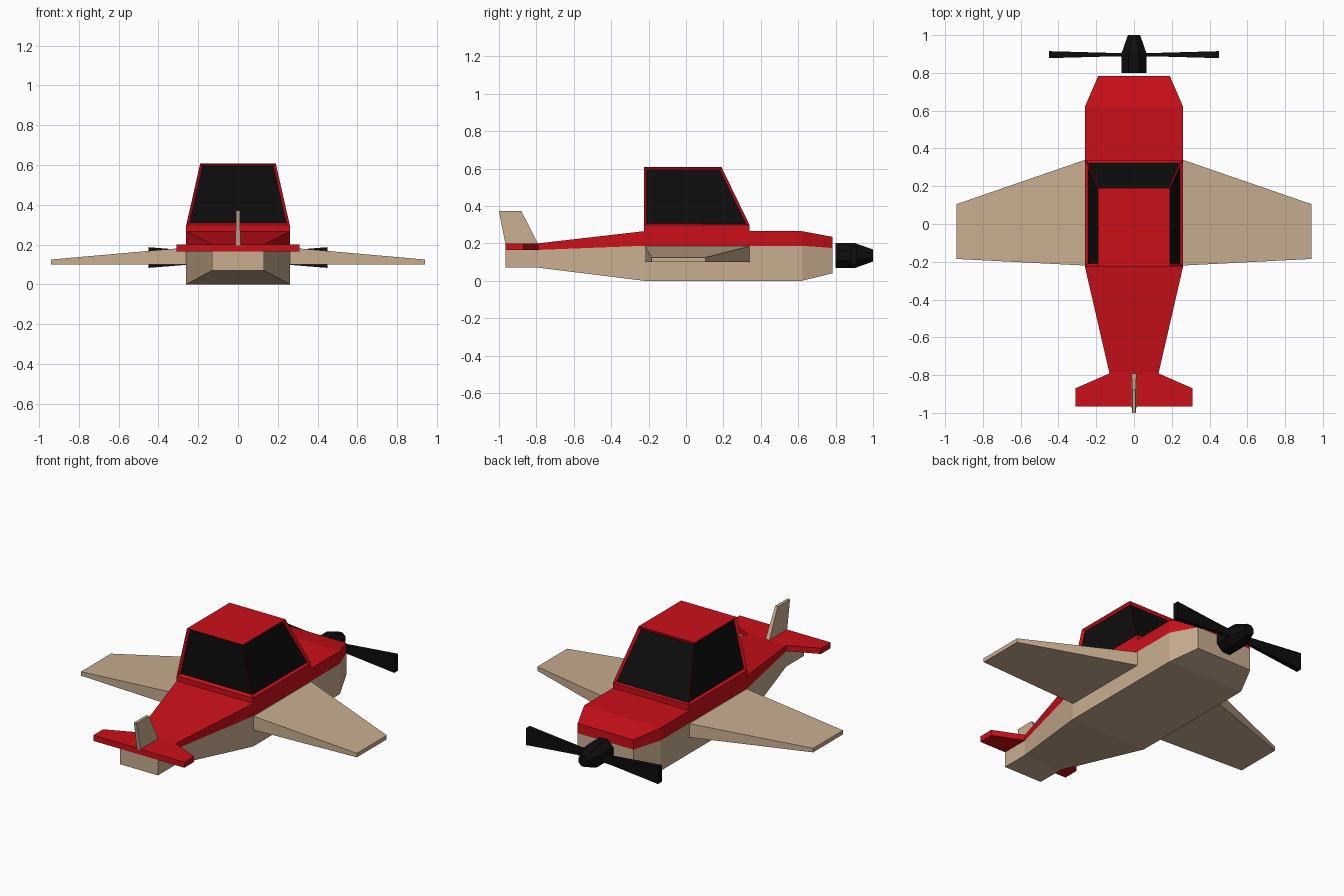
import bpy, bmesh, math

if "Cube" in bpy.data.objects:
    bpy.data.objects.remove(bpy.data.objects["Cube"])


def material(name, rgb):
    m = bpy.data.materials.new(name)
    m.diffuse_color = (*rgb, 1)
    m.use_nodes = True
    m.node_tree.nodes["Principled BSDF"].inputs["Base Color"].default_value = m.diffuse_color
    return m


RED = material("red", (0.60, 0.005, 0.01))
TAN = material("tan", (0.58, 0.42, 0.28))
BLACK = material("black", (0.004, 0.004, 0.004))


def loft(name, rings, mats, edit=None, mirror=False, caps=((None,), (None,))):
    """Skin equal-length rings into a solid; caps lists corner groups per end."""
    bm = bmesh.new()
    vs = [[bm.verts.new(p) for p in r] for r in rings]
    n = len(vs[0])
    bands = []
    for a, b in zip(vs, vs[1:]):
        bands.append([bm.faces.new((a[i], a[(i + 1) % n], b[(i + 1) % n], b[i]))
                      for i in range(n)])
    ends = []
    for ring, groups in zip((vs[0], vs[-1]), caps):
        for g in groups:
            ends.append(bm.faces.new(ring if g is None else [ring[i] for i in g]))
    bmesh.ops.recalc_face_normals(bm, faces=bm.faces)
    if edit:
        edit(bm, bands, ends)
    me = bpy.data.meshes.new(name)
    bm.to_mesh(me)
    bm.free()
    for m in mats:
        me.materials.append(m)
    ob = bpy.data.objects.new(name, me)
    bpy.context.collection.objects.link(ob)
    if mirror:
        mod = ob.modifiers.new("mirror", "MIRROR")
        mod.use_mirror_merge = False
    return ob


# Fuselage: tan belly, red upper deck
def body_ring(y, w, bottom, waist, top):
    return [(-w, y, bottom), (w, y, bottom), (w, y, waist),
            (w, y, top), (-w, y, top), (-w, y, waist)]


def paint_deck(bm, bands, ends):
    for band in bands:
        for i in (2, 3, 4):
            band[i].material_index = 1
    ends[1].material_index = ends[3].material_index = 1


halves = ((0, 1, 2, 5), (5, 2, 3, 4))
loft("fuselage", [body_ring(-0.965, 0.13, 0.07, 0.165, 0.20),
                  body_ring(-0.79, 0.13, 0.07, 0.165, 0.20),
                  body_ring(-0.225, 0.26, 0.0, 0.187, 0.265),
                  body_ring(0.62, 0.26, 0.0, 0.187, 0.265),
                  body_ring(0.783, 0.19, 0.04, 0.175, 0.235)],
     [TAN, RED], paint_deck, caps=(halves, halves))


# Cabin with recessed windows on all four sides
def rect(w, y0, y1, z):
    return [(-w, y0, z), (w, y0, z), (w, y1, z), (-w, y1, z)]


def add_windows(bm, bands, ends):
    panes = bands[1]
    bmesh.ops.inset_individual(bm, faces=panes, thickness=0.017, depth=-0.015)
    for f in panes:
        f.material_index = 1


loft("cabin", [rect(0.26, -0.225, 0.34, 0.262), rect(0.26, -0.225, 0.34, 0.298),
               rect(0.19, -0.225, 0.19, 0.607)], [RED, BLACK], add_windows)


# Wings, tailplane and propeller blades: tapered boxes mirrored across x
def box_ring(x, y0, y1, z0, z1):
    return [(x, y0, z0), (x, y1, z0), (x, y1, z1), (x, y0, z1)]


loft("wings", [box_ring(0.258, -0.22, 0.34, 0.10, 0.185),
               box_ring(0.94, -0.185, 0.105, 0.10, 0.125)], [TAN], mirror=True)
loft("tailplane", [box_ring(0.128, -0.965, -0.79, 0.165, 0.20),
                   box_ring(0.31, -0.965, -0.87, 0.165, 0.20)], [RED], mirror=True)
loft("propeller_blades", [box_ring(0.03, 0.885, 0.908, 0.112, 0.158),
                          box_ring(0.09, 0.888, 0.905, 0.112, 0.158),
                          box_ring(0.45, 0.878, 0.915, 0.083, 0.187)],
     [BLACK], mirror=True)


# Tail fin
def fin_ring(z, y0, y1, t):
    return [(-t, y0, z), (t, y0, z), (t, y1, z), (-t, y1, z)]


loft("tail_fin", [fin_ring(0.195, -0.965, -0.79, 0.013),
                  fin_ring(0.372, -1.0, -0.88, 0.009)], [TAN])


# Propeller hub
def hub_ring(y, r, n=8):
    a = [(i + 0.5) * math.tau / n for i in range(n)]
    return [(r * math.cos(t), y, 0.135 + r * math.sin(t)) for t in a]


loft("propeller_hub", [hub_ring(0.80, 0.071), hub_ring(0.905, 0.071),
                       hub_ring(1.0, 0.035)], [BLACK])
